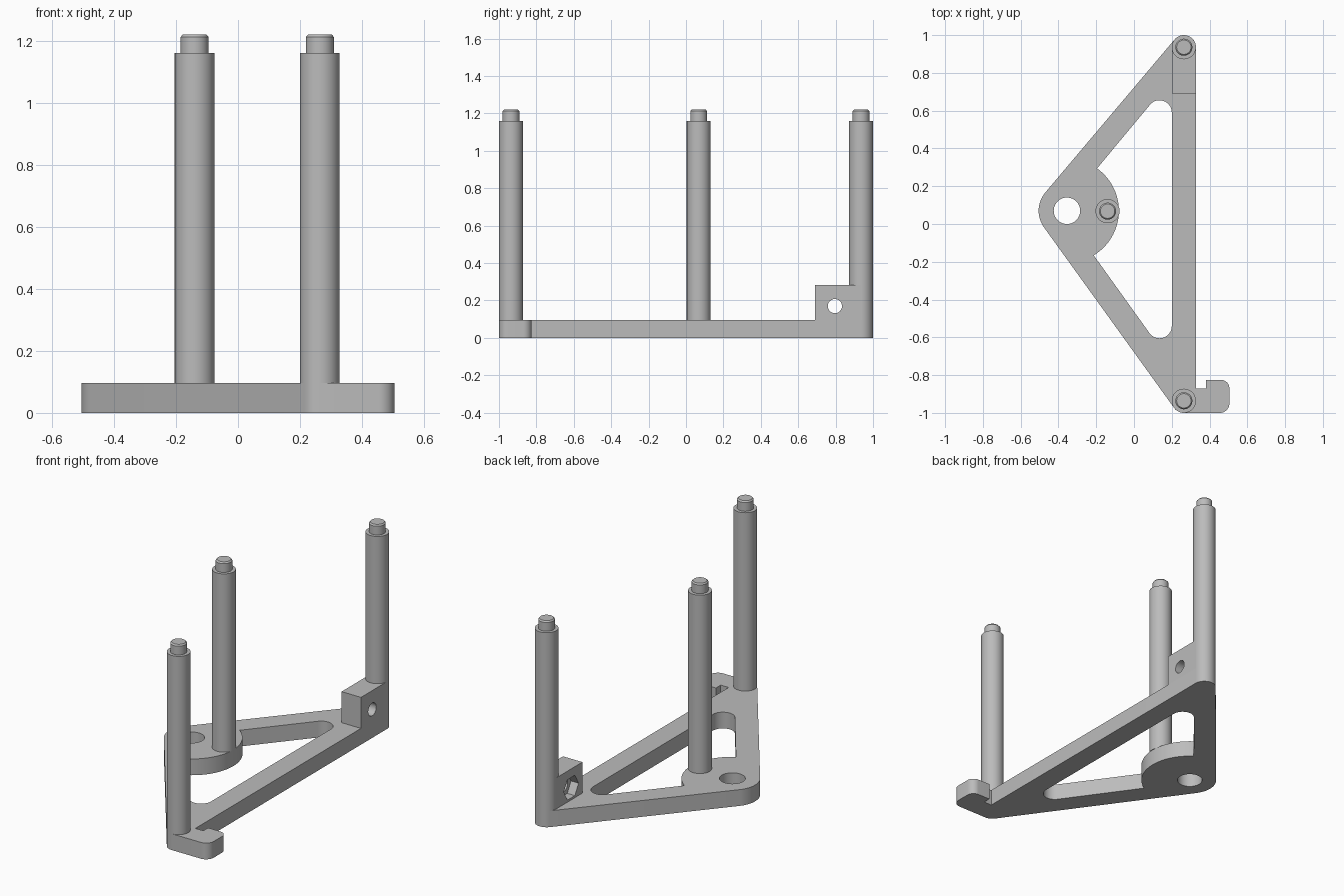
import bpy, bmesh, math
from mathutils import Vector

if "Cube" in bpy.data.objects:
    bpy.data.objects.remove(bpy.data.objects["Cube"])

PLATE_H = 0.097
POST_R = 0.064
BACK, FRONT, PIVOT = Vector((0.264, 0.936)), Vector((0.264, -0.936)), Vector((-0.355, 0.07))
PIVOT_R = 0.15

grey = bpy.data.materials.new("plain grey")
grey.diffuse_color = (0.5, 0.5, 0.5, 1)
grey.use_nodes = True
grey.node_tree.nodes["Principled BSDF"].inputs["Base Color"].default_value = grey.diffuse_color


def arc(c, r, a0, a1, n=16):
    """Points on an arc, angles in degrees."""
    angles = [math.radians(a0 + (a1 - a0) * i / n) for i in range(n + 1)]
    return [(c[0] + r * math.cos(a), c[1] + r * math.sin(a)) for a in angles]


def tangent_angle(p, r, q, s):
    """Direction of the normal of the outer tangent line from circle p to circle q."""
    d = q - p
    return math.degrees(math.atan2(d.y, d.x) - math.acos((r - s) / d.length)) % 360


def finish(obj):
    obj.data.materials.clear()
    obj.data.materials.append(grey)
    bpy.ops.object.select_all(action='DESELECT')
    obj.select_set(True)
    bpy.context.view_layer.objects.active = obj
    bpy.ops.object.shade_smooth_by_angle(angle=math.radians(30))


def add_mesh(name, bm):
    bmesh.ops.remove_doubles(bm, verts=bm.verts, dist=1e-5)
    bmesh.ops.recalc_face_normals(bm, faces=bm.faces)
    mesh = bpy.data.meshes.new(name)
    bm.to_mesh(mesh)
    bm.free()
    obj = bpy.data.objects.new(name, mesh)
    bpy.context.collection.objects.link(obj)
    return obj


def extrude_outline(name, loops, height):
    """Fill nested closed loops and extrude them upwards from z = 0."""
    curve = bpy.data.curves.new(name + "_outline", 'CURVE')
    curve.dimensions, curve.fill_mode, curve.extrude = '2D', 'BOTH', height / 2
    for loop in loops:
        spline = curve.splines.new('POLY')
        spline.points.add(len(loop) - 1)
        for point, (x, y) in zip(spline.points, loop):
            point.co = (x, y, 0, 1)
        spline.use_cyclic_u = True
    temp = bpy.data.objects.new(name + "_outline", curve)
    bpy.context.collection.objects.link(temp)
    bpy.context.view_layer.update()
    mesh = bpy.data.meshes.new_from_object(temp.evaluated_get(bpy.context.evaluated_depsgraph_get()))
    bm = bmesh.new()
    bm.from_mesh(mesh)
    bmesh.ops.translate(bm, verts=bm.verts, vec=(0, 0, height / 2))
    bpy.data.objects.remove(temp)
    bpy.data.meshes.remove(mesh)
    return add_mesh(name, bm)


def lathe(name, x, y, profile, segments=48):
    """Spin a radius/height profile around a vertical axis."""
    bm = bmesh.new()
    verts = [bm.verts.new((r, 0, z)) for r, z in profile]
    edges = [bm.edges.new(pair) for pair in zip(verts, verts[1:])]
    bmesh.ops.spin(bm, geom=verts + edges, cent=(0, 0, 0), axis=(0, 0, 1),
                   angle=math.tau, steps=segments, use_duplicate=False)
    obj = add_mesh(name, bm)
    obj.location = (x, y, 0)
    return obj


# Base frame: rounded triangle with a hook at the front corner
upper = tangent_angle(BACK, POST_R, PIVOT, PIVOT_R)
lower = tangent_angle(PIVOT, PIVOT_R, FRONT, POST_R)
outer = (arc(BACK, POST_R, 0, upper)
         + arc(PIVOT, PIVOT_R, upper, lower)
         + arc(FRONT, POST_R, lower, 270)
         + arc((0.455, -0.95), 0.05, 270, 360, 10)
         + arc((0.46, -0.87), 0.045, 0, 90, 10)
         + [(0.38, -0.825), (0.38, -0.87), (0.328, -0.87)])
# Window: rounded at both ends, bulged inwards by the pivot disc
window = (arc((0.135, 0.59), 0.065, 0, upper)
          + arc(PIVOT, 0.275, 54.6, -59, 32)
          + arc((0.135, -0.54), 0.065, lower, 360))
pivot_hole = arc(PIVOT, 0.07, 0, 360, 40)[:-1]
finish(extrude_outline("base_frame", [outer, window, pivot_hole], PLATE_H))

# Three posts with a narrower chamfered tip
post_profile = [(0, PLATE_H), (POST_R, PLATE_H), (POST_R, 1.16), (0.045, 1.16),
                (0.045, 1.212), (0.038, 1.22), (0, 1.22)]
for name, (x, y) in (("back_post", BACK), ("front_post", FRONT), ("middle_post", (-0.14, 0.068))):
    finish(lathe(name, x, y, post_profile))

# Clamp block beside the back post
bm = bmesh.new()
bmesh.ops.create_cube(bm, size=1)
bmesh.ops.scale(bm, verts=bm.verts, vec=(0.128, 0.246, 0.282 - PLATE_H))
bmesh.ops.translate(bm, verts=bm.verts, vec=(0.264, 0.813, (0.282 + PLATE_H) / 2))
block = add_mesh("clamp_block", bm)

# Screw hole through the block and hexagonal nut pocket on its inner side
for name, sides, radius, x0, x1 in (("screw_hole", 32, 0.038, 0.15, 0.4),
                                    ("nut_pocket", 6, 0.07, 0.15, 0.25)):
    bpy.ops.mesh.primitive_cylinder_add(vertices=sides, radius=radius, depth=x1 - x0,
                                        location=((x0 + x1) / 2, 0.796, 0.17),
                                        rotation=(0, math.pi / 2, 0))
    cutter = bpy.context.object
    cutter.name, cutter.hide_render = name + "_cutter", True
    bpy.ops.object.select_all(action='DESELECT')
    block.select_set(True)
    bpy.context.view_layer.objects.active = block
    cut = block.modifiers.new(name, 'BOOLEAN')
    cut.operation, cut.solver, cut.object = 'DIFFERENCE', 'EXACT', cutter
    bpy.ops.object.modifier_apply(modifier=name)
    bpy.data.objects.remove(cutter)
finish(block)
